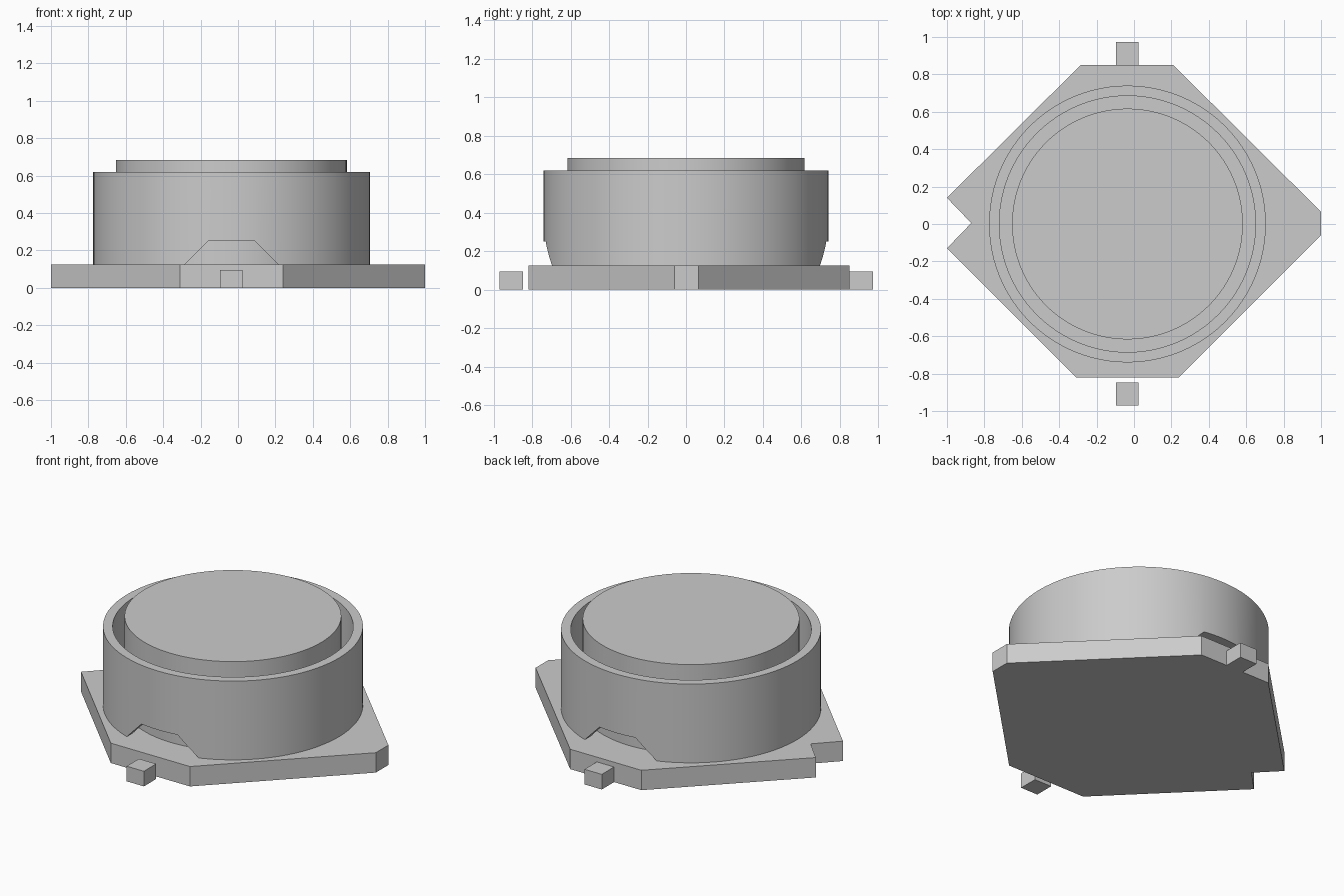
import bpy, bmesh, math

if "Cube" in bpy.data.objects:
    bpy.data.objects.remove(bpy.data.objects["Cube"])

CX = -0.035          # axis of the round parts
PLATE_TOP = 0.125
SEGS = 96


def finish(name, bm):
    bmesh.ops.recalc_face_normals(bm, faces=bm.faces[:])
    mesh = bpy.data.meshes.new(name)
    bm.to_mesh(mesh)
    bm.free()
    ob = bpy.data.objects.new(name, mesh)
    bpy.context.collection.objects.link(ob)
    return ob


def prism(name, points, offset):
    """Extrude a flat outline of 3D points along offset."""
    bm = bmesh.new()
    face = bm.faces.new([bm.verts.new(p) for p in points])
    ext = bmesh.ops.extrude_face_region(bm, geom=[face], use_keep_orig=True)
    bmesh.ops.translate(bm, vec=offset, verts=[
        v for v in ext["geom"] if isinstance(v, bmesh.types.BMVert)])
    return finish(name, bm)


def lathe(name, profile):
    """Spin an open or closed (radius, z) profile around the core axis."""
    bm = bmesh.new()
    verts = [bm.verts.new((CX + r, 0, z)) for r, z in profile]
    edges = [bm.edges.new(p) for p in zip(verts, verts[1:])]
    if profile[0][0] > 0:
        edges.append(bm.edges.new((verts[-1], verts[0])))
    bmesh.ops.spin(bm, geom=verts + edges, cent=(CX, 0, 0), axis=(0, 0, 1),
                   angle=math.tau, steps=SEGS)
    bmesh.ops.remove_doubles(bm, verts=bm.verts[:], dist=1e-5)
    return finish(name, bm)


def smooth(ob):
    bpy.ops.object.select_all(action='DESELECT')
    ob.select_set(True)
    bpy.context.view_layer.objects.active = ob
    bpy.ops.object.shade_smooth_by_angle(angle=math.radians(30))


# Base plate with clipped corners and a V notch on the left
outline = [(-0.285, 0.85), (0.21, 0.85), (1, 0.065), (1, -0.06), (0.24, -0.82),
           (-0.31, -0.82), (-1, -0.13), (-0.87, 0.005), (-1, 0.14)]
prism("base_plate", [(x, y, 0) for x, y in outline], (0, 0, PLATE_TOP))

# Terminal pins at front and back
for name, y in (("front_pin", -0.97), ("back_pin", 0.85)):
    square = [(CX + dx, y + dy, 0) for dx, dy in
              ((-0.06, 0), (0.06, 0), (0.06, 0.122), (-0.06, 0.122))]
    prism(name, square, (0, 0, 0.095))

# Inner core
core = lathe("core", [(0, PLATE_TOP), (0.617, PLATE_TOP), (0.617, 0.685), (0, 0.685)])
smooth(core)

# Outer shield ring, separated from the core by a narrow gap
ring = lathe("shield_ring", [(0.685, PLATE_TOP), (0.74, PLATE_TOP),
                             (0.74, 0.62), (0.685, 0.62)])

# Trapezoid wire openings cut through the ring at front and back
trapezoid = [(-0.27, 0.105), (0.27, 0.105), (0.125, 0.25), (-0.125, 0.25)]
cutter = prism("opening_cutter", [(CX + x, -1, z) for x, z in trapezoid], (0, 2, 0))
cutter.hide_render = True
cut = ring.modifiers.new("openings", 'BOOLEAN')
cut.operation = 'DIFFERENCE'
cut.solver = 'EXACT'
cut.object = cutter
bpy.ops.object.select_all(action='DESELECT')
ring.select_set(True)
bpy.context.view_layer.objects.active = ring
bpy.ops.object.modifier_apply(modifier=cut.name)
bpy.data.objects.remove(cutter, do_unlink=True)
smooth(ring)
